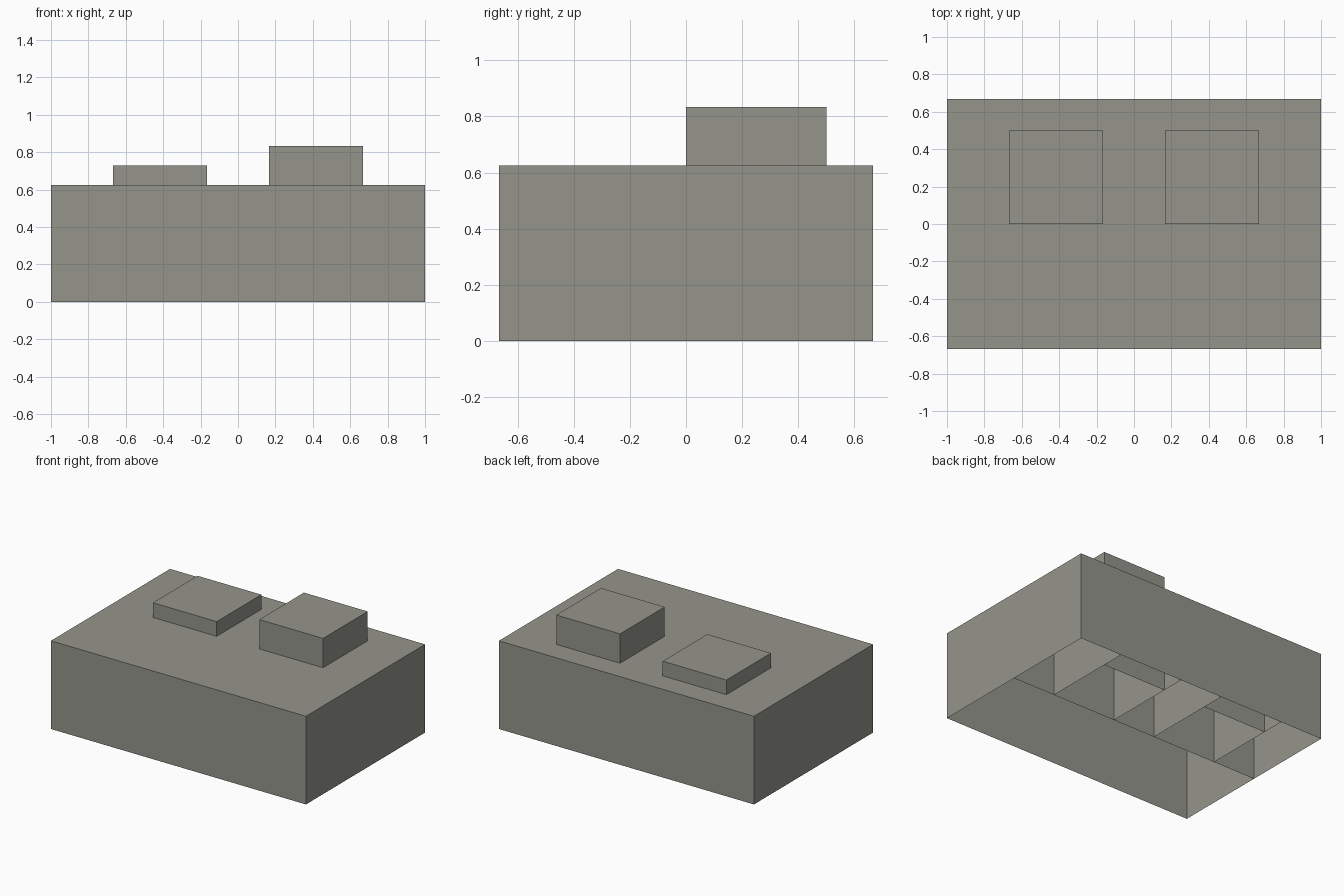
import bpy
import bmesh

cube = bpy.data.objects.get("Cube")
if cube:
    bpy.data.objects.remove(cube, do_unlink=True)

# One warm grey for everything
COLOUR = (0.30, 0.30, 0.26, 1.0)
grey = bpy.data.materials.new("warm_grey")
grey.use_nodes = True
grey.diffuse_color = COLOUR
grey.node_tree.nodes["Principled BSDF"].inputs["Base Color"].default_value = COLOUR

W, D, H = 1.0, 0.667, 0.625                # half width, half depth, slab height
IN, OUT, BACK = 0.167, 0.667, 0.5          # block edges in x and y
XS = [-W, -OUT, -IN, IN, OUT, W]
YS = [-D, 0.0, BACK, D]


def wall(bm, a, b, top):
    """Thin upright sheet over the floor line a-b."""
    bm.faces.new([bm.verts.new((*p, z)) for p, z in
                  ((a, 0), (b, 0), (b, top), (a, top))])


def deck(bm, x0, x1, y0, y1, z):
    """Level sheet facing up."""
    bm.faces.new([bm.verts.new((x, y, z)) for x, y in
                  ((x0, y0), (x1, y0), (x1, y1), (x0, y1))])


def ring(bm, x0, x1, y0, y1, top):
    """Four walls facing outward."""
    corners = [(x0, y0), (x1, y0), (x1, y1), (x0, y1)]
    for i, a in enumerate(corners):
        wall(bm, a, corners[(i + 1) % 4], top)


def finish(bm, name):
    bmesh.ops.remove_doubles(bm, verts=bm.verts, dist=0.0001)
    mesh = bpy.data.meshes.new(name)
    bm.to_mesh(mesh)
    bm.free()
    mesh.materials.append(grey)
    bpy.context.collection.objects.link(bpy.data.objects.new(name, mesh))


# Hollow slab, open below, its top pierced where the blocks rise
bm = bmesh.new()
ring(bm, -W, W, -D, D, H)
for i in range(len(XS) - 1):
    for j in range(len(YS) - 1):
        if not (i in (1, 3) and j == 1):
            deck(bm, XS[i], XS[i + 1], YS[j], YS[j + 1], H)
finish(bm, "hollow_slab")

# Hollow blocks running from the floor up through the slab
for name, x0, x1, top in (("low_block", -OUT, -IN, 0.729),
                          ("tall_block", IN, OUT, 0.833)):
    bm = bmesh.new()
    ring(bm, x0, x1, 0, BACK, top)
    deck(bm, x0, x1, 0, BACK, top)
    finish(bm, name)

# Inner partitions joining the blocks to the slab walls
bm = bmesh.new()
for i in (0, 2, 4):
    wall(bm, (XS[i], 0), (XS[i + 1], 0), H)
for x in XS[1:-1]:
    wall(bm, (x, BACK), (x, D), H)
finish(bm, "inner_partitions")
